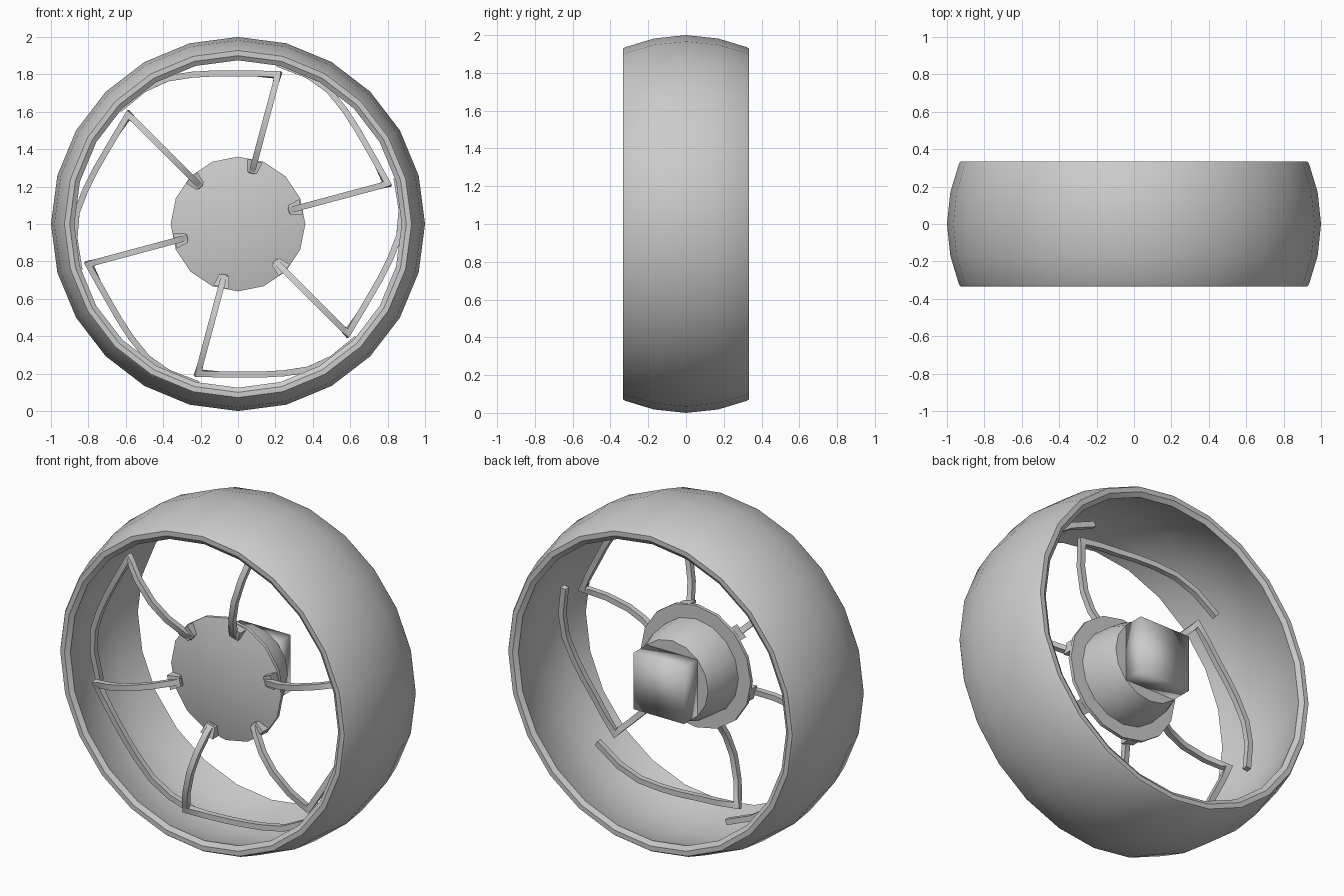
import bpy
import bmesh
from math import cos, sin, radians, pi
from mathutils import Vector

if "Cube" in bpy.data.objects:
    bpy.data.objects.remove(bpy.data.objects["Cube"], do_unlink=True)

GREY = (0.6, 0.6, 0.6, 1)
grey = bpy.data.materials.new("plain grey")
grey.use_nodes = True
grey.diffuse_color = GREY
grey.node_tree.nodes["Principled BSDF"].inputs["Base Color"].default_value = GREY


def polar(r, angle, y):
    """Point at radius r around the axle."""
    return Vector((r * cos(angle), y, 1 + r * sin(angle)))


def finish(name, bm, smooth_angle):
    bmesh.ops.recalc_face_normals(bm, faces=bm.faces)
    mesh = bpy.data.meshes.new(name)
    bm.to_mesh(mesh)
    bm.free()
    mesh.materials.append(grey)
    obj = bpy.data.objects.new(name, mesh)
    bpy.context.collection.objects.link(obj)
    bpy.ops.object.select_all(action='DESELECT')
    obj.select_set(True)
    bpy.context.view_layer.objects.active = obj
    if smooth_angle:
        bpy.ops.object.shade_smooth_by_angle(angle=radians(smooth_angle))
    return obj


def skin(bm, rings, closed):
    """Bridge equal rings of vertices with quads."""
    pairs = list(zip(rings, rings[1:]))
    if closed:
        pairs.append((rings[-1], rings[0]))
    for a, b in pairs:
        for i in range(len(a)):
            j = (i + 1) % len(a)
            bm.faces.new((a[i], a[j], b[j], b[i]))
    if not closed:
        bm.faces.new(rings[0])
        bm.faces.new(rings[-1])


def lathe(name, profile, sides, closed, smooth_angle):
    bm = bmesh.new()
    rings = [[bm.verts.new(polar(r, 2 * pi * i / sides, y)) for i in range(sides)]
             for r, y in profile]
    skin(bm, rings, closed)
    return finish(name, bm, smooth_angle)


def sweep(name, path, half_width, half_depth):
    """Square bar along a path, kept upright to the wheel face."""
    bm = bmesh.new()
    rings = []
    for i, p in enumerate(path):
        before = (p - path[max(i - 1, 0)]).normalized()
        after = (path[min(i + 1, len(path) - 1)] - p).normalized()
        tangent = (before + after).normalized()
        side = tangent.cross(Vector((0, 1, 0))).normalized()
        depth = side.cross(tangent).normalized()
        # widen the section at sharp bends so the bar stays even
        mitre = 1 / max(tangent.dot(after if after.length else before), 0.6)
        w = side * half_width * mitre
        d = depth * half_depth
        rings.append([bm.verts.new(p + o) for o in (w + d, w - d, -w - d, d - w)])
    skin(bm, rings, False)
    return finish(name, bm, 25)


def block(name, corners):
    bm = bmesh.new()
    skin(bm, [[bm.verts.new(c) for c in ring] for ring in corners], False)
    return finish(name, bm, 0)


# Tyre: barrel-shaped shell with bevelled lips
outer = [(0.875, -0.315), (0.9, -0.333), (0.928, -0.333), (0.936, -0.322), (0.982, -0.17)]
inner = [(0.945, 0), (0.927, -0.17)]
profile = (outer + [(1, 0)] + [(r, -y) for r, y in reversed(outer)]
           + [(r, -y) for r, y in reversed(inner[1:])] + inner)
lathe("tyre", profile, 24, True, 32)

# Hub: shallow front cap, flange, and stepped barrel behind
lathe("hub", [(0.19, -0.15), (0.36, -0.11), (0.36, -0.09), (0.28, -0.09),
              (0.27, 0.03), (0.235, 0.13)], 16, False, 30)

# Axle block behind the hub, softly shaded
H = 0.166
block_rings = [[Vector((x, y, 1 + z)) for x, z in ((-H, -H), (H, -H), (H, H), (-H, H))]
               for y in (0.12, 0.255)]
axle = block("axle_block", block_rings)
axle.data.shade_smooth()

# Six sprung spokes: a bowed radial arm, then an arm trailing along the rim
ARM = [(0.29, -0.13), (0.33, -0.165), (0.44, -0.215), (0.56, -0.237),
       (0.7, -0.222), (0.79, -0.19), (0.826, -0.175)]
TRAIL = [(8, 0.81, -0.165), (16, 0.805, -0.155), (24, 0.815, -0.14), (32, 0.835, -0.125),
         (41, 0.865, -0.11), (50, 0.878, -0.095), (61, 0.882, -0.08)]
for n in range(6):
    base = radians(15 + 60 * n)
    path = [polar(r, base, y) for r, y in ARM]
    path += [polar(r, base + radians(a), y) for a, r, y in TRAIL]
    sweep(f"spoke_{n + 1}", path, 0.016, 0.016)

    # Socket gripping the spoke at the hub edge
    across = Vector((-sin(base), 0, cos(base)))
    rings = []
    for r, y, half in ((0.285, -0.15, 0.028), (0.35, -0.165, 0.042)):
        mid = polar(r, base, 0)
        rings.append([mid + across * s * half + Vector((0, d, 0))
                      for s, d in ((-1, y), (1, y), (1, -0.095), (-1, -0.095))])
    block(f"spoke_socket_{n + 1}", rings)
